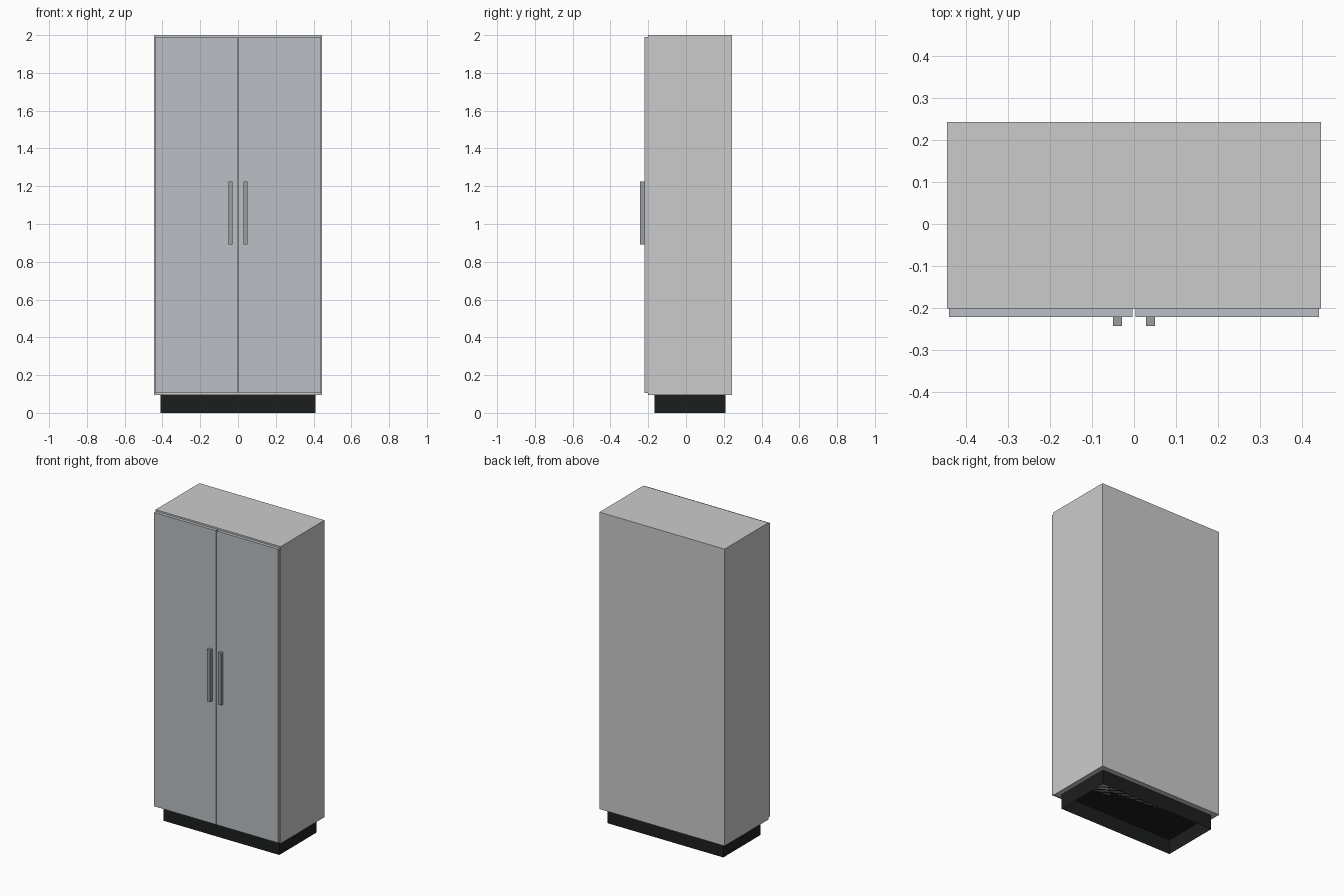
import bpy
import bmesh

if "Cube" in bpy.data.objects:
    bpy.data.objects.remove(bpy.data.objects["Cube"])


def material(name, rgb):
    mat = bpy.data.materials.new(name)
    mat.diffuse_color = (*rgb, 1.0)
    mat.use_nodes = True
    mat.node_tree.nodes["Principled BSDF"].inputs["Base Color"].default_value = mat.diffuse_color
    return mat


def box(name, x, y, z, mat=None, open_bottom=False):
    """Axis-aligned box from (min, max) ranges, optionally without a bottom face."""
    bm = bmesh.new()
    bmesh.ops.create_cube(bm, size=1)
    for v in bm.verts:
        for i, (lo, hi) in enumerate((x, y, z)):
            v.co[i] = lo if v.co[i] < 0 else hi
    bm.normal_update()
    if open_bottom:
        bottom = [f for f in bm.faces if f.normal.z < -0.9]
        bmesh.ops.delete(bm, geom=bottom, context='FACES')
    mesh = bpy.data.meshes.new(name)
    bm.to_mesh(mesh)
    bm.free()
    obj = bpy.data.objects.new(name, mesh)
    bpy.context.collection.objects.link(obj)
    if mat:
        mesh.materials.append(mat)
    return obj


def pair(name, x, y, z, mat):
    """A box on the right and its mirror image on the left."""
    box("right_" + name, x, y, z, mat)
    box("left_" + name, (-x[1], -x[0]), y, z, mat)


black = material("plinth_black", (0.012, 0.013, 0.013))
door_grey = material("door_grey", (0.50, 0.53, 0.56))
handle_grey = material("handle_grey", (0.33, 0.34, 0.35))

BASE = 0.095      # top of plinth
FRONT = -0.201    # front of carcass
DOOR = -0.221     # front of doors

# Recessed plinth, hollow from below
box("plinth", (-0.411, 0.411), (-0.168, 0.209), (0, BASE), black, open_bottom=True)

# Cabinet carcass
box("cabinet_body", (-0.444, 0.444), (FRONT, 0.243), (BASE, 2.0))

# Doors with a narrow gap between them, and bar handles
pair("door", (0.003, 0.44), (DOOR, FRONT), (0.105, 1.99), door_grey)
pair("handle", (0.028, 0.05), (-0.243, DOOR), (0.892, 1.225), handle_grey)
